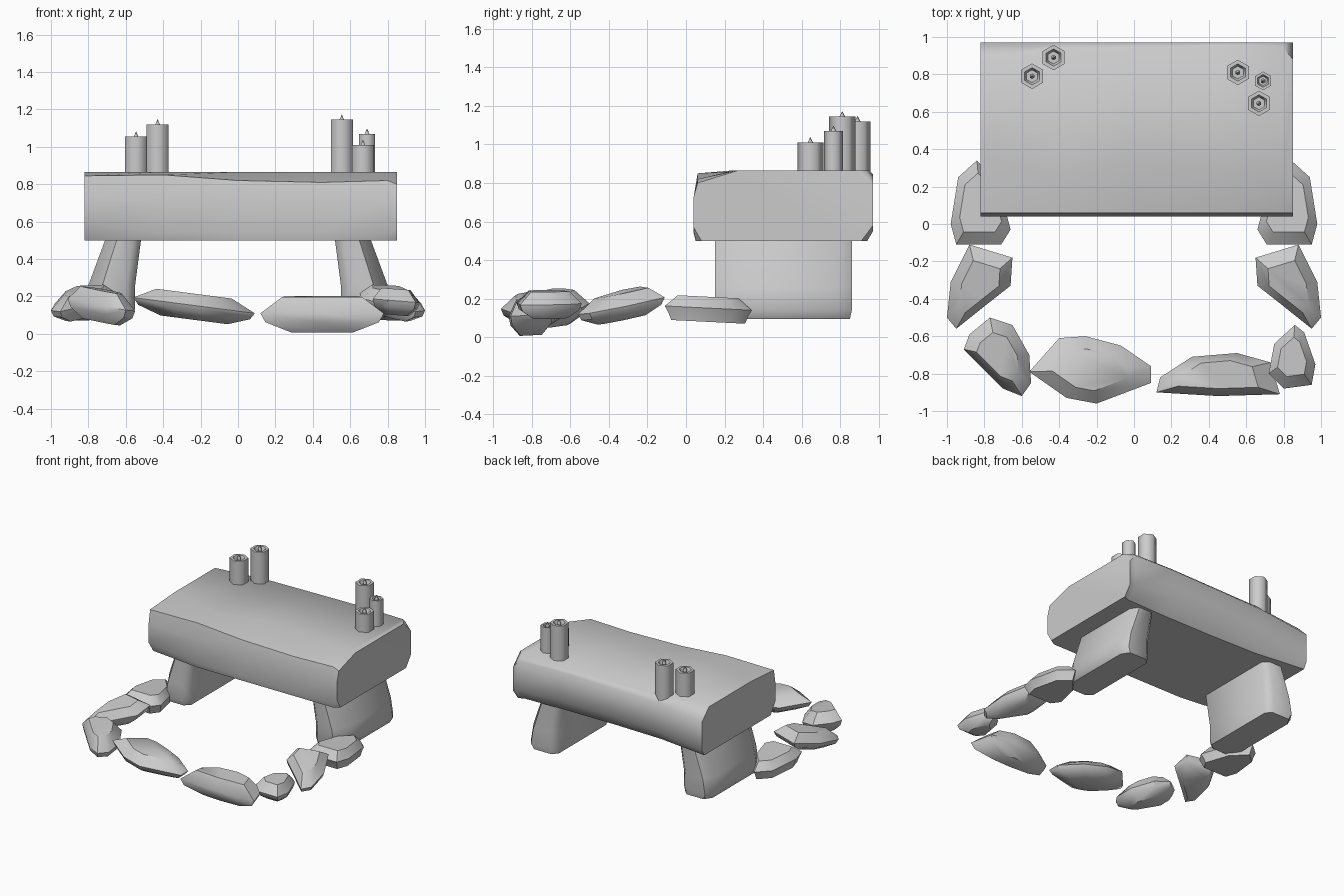
import bpy, bmesh, math
from mathutils import Vector

if "Cube" in bpy.data.objects:
    bpy.data.objects.remove(bpy.data.objects["Cube"])


def loft(name, rings, angle=40, cap_end=True):
    """Join equal-length closed rings into a capped solid."""
    bm = bmesh.new()
    vs = [[bm.verts.new(p) for p in r] for r in rings]
    n = len(rings[0])
    for a, b in zip(vs, vs[1:]):
        for i in range(n):
            j = (i + 1) % n
            bm.faces.new((a[i], a[j], b[j], b[i]))
    bm.faces.new(vs[0][::-1])
    if cap_end:
        bm.faces.new(vs[-1])
    bmesh.ops.recalc_face_normals(bm, faces=bm.faces[:])
    me = bpy.data.meshes.new(name)
    bm.to_mesh(me)
    bm.free()
    ob = bpy.data.objects.new(name, me)
    bpy.context.collection.objects.link(ob)
    bpy.ops.object.select_all(action='DESELECT')
    ob.select_set(True)
    bpy.context.view_layer.objects.active = ob
    bpy.ops.object.shade_smooth_by_angle(angle=math.radians(angle))
    return ob


# Altar slab: rough cross-sections along x
# x, front top z, top crease y, back top chamfer, back bottom chamfer, front bottom chamfer
stations = [
    (-0.82, 0.845, 0.37, 0.09, 0.03, 0.06),
    (-0.40, 0.85, 0.24, 0.04, 0.08, 0.01),
    (0.00, 0.82, 0.34, 0.03, 0.09, 0.01),
    (0.45, 0.81, 0.30, 0.02, 0.09, 0.01),
    (0.80, 0.82, 0.25, 0.03, 0.08, 0.01),
    (0.85, 0.80, 0.27, 0.09, 0.06, 0.04),
]
rings = []
for x, zf, yc, bt, bb, fb in stations:
    prof = [(0.04 + fb, 0.5), (0.04, 0.53 + fb), (0.04, 0.73), (0.06, zf),
            (yc, 0.865), (0.97 - bt, 0.865), (0.97, 0.865 - bt),
            (0.97, 0.52 + bb), (0.97 - bb, 0.5)]
    rings.append([(x, y, z) for y, z in prof])
loft("altar_slab", rings, 50)


# Slab legs: flared outward toward the ground
def leg_ring(s, xi, xo, y0, y1, z, c):
    pts = [(xi, y0 + c), (xi + c, y0), (xo - c * 1.5, y0), (xo, y0 + c * 2.5),
           (xo, y1 - c * 1.5), (xo - c, y1), (xi + c, y1), (xi, y1 - c)]
    return [(s * x, y, z) for x, y in pts]


for s, side in ((-1, "left"), (1, "right")):
    loft(side + "_leg", [
        leg_ring(s, 0.56, 0.79, 0.17, 0.85, 0.095, 0.04),
        leg_ring(s, 0.55, 0.82, 0.15, 0.86, 0.14, 0.05),
        leg_ring(s, 0.55, 0.80, 0.15, 0.86, 0.26, 0.05),
        leg_ring(s, 0.515, 0.70, 0.15, 0.86, 0.53, 0.04)], 50)


# Ring of ground stones: outline at mid height, tilted, with smaller top and bottom
def stone(name, outline, z, h, tilt=(0, 0), top=0.62, low=0.55, s=1):
    pts = [Vector(p) for p in outline]
    c = Vector(((min(p.x for p in pts) + max(p.x for p in pts)) / 2,
                (min(p.y for p in pts) + max(p.y for p in pts)) / 2))
    rings = []
    for k, dz in ((low, -h), (0.92, -h * 0.4), (1, 0.1 * h), (top, h)):
        ring = []
        for p in pts:
            d = (p - c) * k
            ring.append((s * (c.x + d.x), c.y + d.y,
                         z + dz + d.x * tilt[0] + d.y * tilt[1]))
        rings.append(ring)
    loft(name, rings, 40)


for s, side in ((-1, "left"), (1, "right")):
    stone(side + "_back_stone", [(0.84, 0.34), (0.72, 0.2), (0.66, -0.03), (0.71, -0.11),
                                 (0.95, -0.11), (0.98, 0.0), (0.94, 0.25)],
          0.145, 0.065, (0, -0.05), 0.7, 0.85, s)
    stone(side + "_side_stone", [(0.88, -0.11), (0.65, -0.18), (0.66, -0.33), (0.80, -0.44),
                                 (0.95, -0.56), (1.0, -0.5), (0.98, -0.31)],
          0.165, 0.07, (-0.1, 0.18), s=s)
stone("left_corner_stone", [(-0.77, -0.5), (-0.88, -0.59), (-0.91, -0.67), (-0.70, -0.88),
                            (-0.60, -0.92), (-0.55, -0.85), (-0.56, -0.70), (-0.65, -0.54)],
      0.15, 0.085, (-0.16, 0.05))
stone("front_left_stone", [(-0.56, -0.79), (-0.40, -0.61), (-0.26, -0.60), (-0.07, -0.65),
                           (0.09, -0.76), (0.09, -0.85), (-0.20, -0.96), (-0.36, -0.93)],
      0.145, 0.07, (-0.13, 0))
stone("front_right_stone", [(0.12, -0.90), (0.14, -0.82), (0.31, -0.71), (0.55, -0.69),
                            (0.73, -0.74), (0.78, -0.91), (0.45, -0.92)],
      0.105, 0.095, (0.0, 0.05), 0.65, 0.5)
stone("right_corner_stone", [(0.86, -0.54), (0.75, -0.64), (0.72, -0.80), (0.80, -0.88),
                             (0.95, -0.86), (0.97, -0.75), (0.91, -0.58)],
      0.17, 0.07, (-0.08, 0))


# Candles: hexagonal wax with a sunken top and a pointed wick
def hexagon(x, y, r, z):
    return [(x + r * math.cos(math.radians(30 + 60 * i)),
             y + r * math.sin(math.radians(30 + 60 * i)), z) for i in range(6)]


candles = [(-0.545, 0.79, 1.055, 0.068), (-0.43, 0.89, 1.12, 0.068),
           (0.555, 0.81, 1.145, 0.068), (0.69, 0.765, 1.07, 0.05),
           (0.668, 0.645, 1.01, 0.068)]
for i, (x, y, z, r) in enumerate(candles, 1):
    loft("candle_%d" % i, [hexagon(x, y, r, 0.82), hexagon(x, y, r, z),
                           hexagon(x, y, r * 0.68, z), hexagon(x, y, r * 0.5, z - 0.035)], 65)
    loft("wick_%d" % i, [hexagon(x, y, 0.013, z - 0.04), hexagon(x, y, 0.014, z),
                         hexagon(x, y, 0.001, z + 0.027)], 65)
